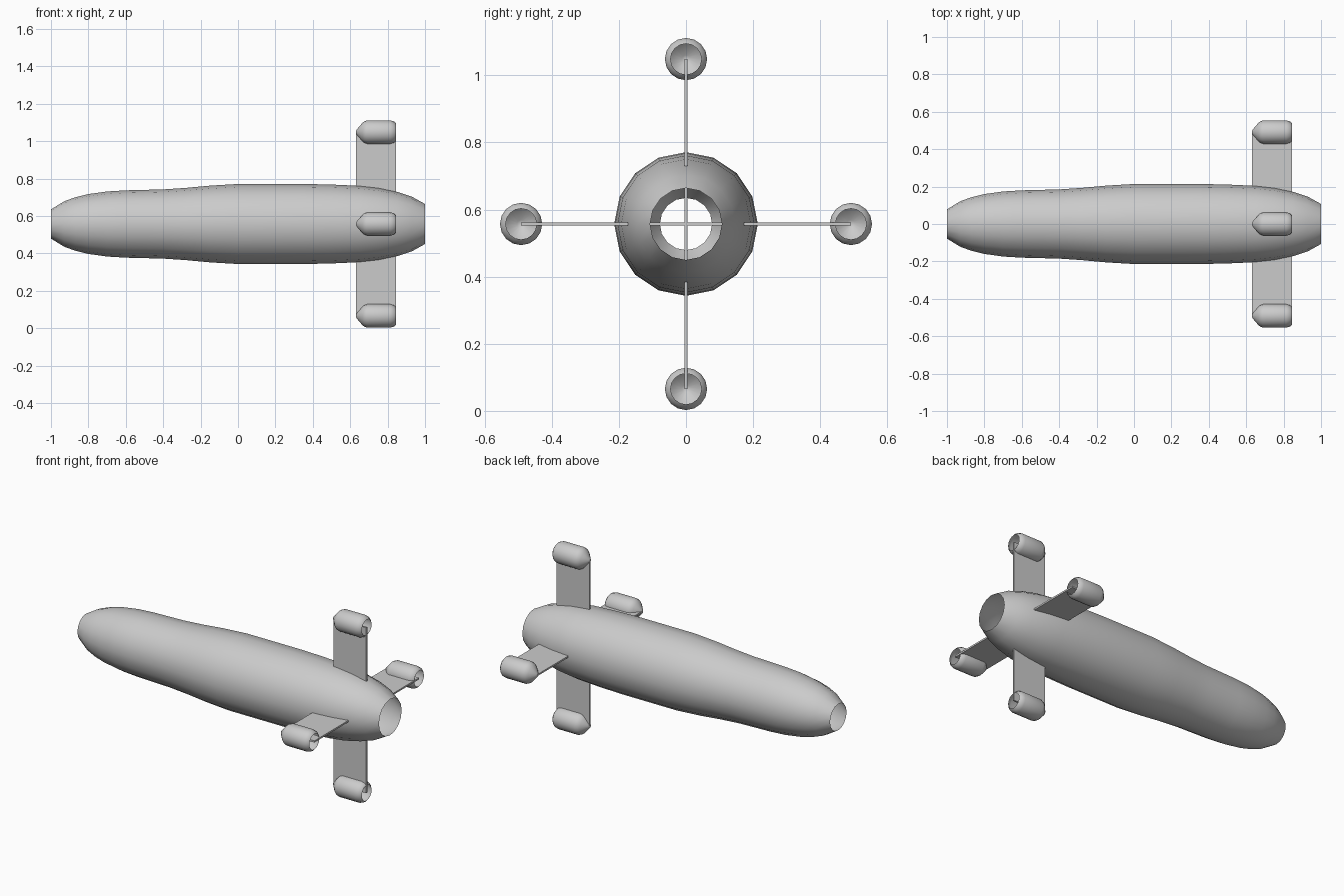
import bpy, bmesh, math

cube = bpy.data.objects.get("Cube")
if cube:
    bpy.data.objects.remove(cube, do_unlink=True)

AXIS_Z = 0.557   # height of the hull axis
ARM = 0.491      # distance from hull axis to pod axis
SIDES = 16

grey = bpy.data.materials.new("light_grey")
grey.use_nodes = True
grey.diffuse_color = (0.6, 0.6, 0.6, 1)
grey.node_tree.nodes["Principled BSDF"].inputs["Base Color"].default_value = (0.6, 0.6, 0.6, 1)


def finish(name, bm, smooth):
    bmesh.ops.recalc_face_normals(bm, faces=bm.faces)
    mesh = bpy.data.meshes.new(name)
    bm.to_mesh(mesh)
    bm.free()
    mesh.materials.append(grey)
    obj = bpy.data.objects.new(name, mesh)
    bpy.context.collection.objects.link(obj)
    if smooth:
        bpy.ops.object.select_all(action='DESELECT')
        obj.select_set(True)
        bpy.context.view_layer.objects.active = obj
        bpy.ops.object.shade_smooth_by_angle(angle=math.radians(40))
    return obj


def lathe(name, profile, y, z):
    """Open shell turned round an axis along x; a zero radius closes to a tip."""
    bm = bmesh.new()
    rings = []
    for x, r in profile:
        if r == 0:
            rings.append([bm.verts.new((x, y, z))] * SIDES)
            continue
        angles = [math.tau * i / SIDES for i in range(SIDES)]
        rings.append([bm.verts.new((x, y + r * math.sin(a), z + r * math.cos(a))) for a in angles])
    for a, b in zip(rings, rings[1:]):
        for i in range(SIDES):
            j = (i + 1) % SIDES
            corners = list(dict.fromkeys((a[i], a[j], b[j], b[i])))
            bm.faces.new(corners)
    return finish(name, bm, True)


def plate(name, size):
    bm = bmesh.new()
    bmesh.ops.create_cube(bm, size=1)
    bmesh.ops.scale(bm, vec=size, verts=bm.verts)
    obj = finish(name, bm, False)
    obj.location = (0.738, 0, AXIS_Z)
    return obj


# Hull: a tube open at both ends
lathe("hull", [(-1, 0.078), (-0.93, 0.121), (-0.87, 0.143), (-0.8, 0.16), (-0.7, 0.174),
               (-0.6, 0.18), (-0.4, 0.185), (-0.28, 0.193), (-0.15, 0.205), (0, 0.214),
               (0.35, 0.214), (0.5, 0.211), (0.65, 0.204), (0.75, 0.193), (0.85, 0.172),
               (0.93, 0.146), (1, 0.107)], 0, AXIS_Z)

# Crossed fins running through the hull
plate("vertical_fin", (0.215, 0.01, 2 * ARM))
plate("horizontal_fin", (0.215, 2 * ARM, 0.01))

# Engine pods: pointed nose, open rear
pod = [(0.63, 0), (0.633, 0.012), (0.662, 0.046), (0.674, 0.057), (0.69, 0.063),
       (0.815, 0.063), (0.835, 0.057), (0.845, 0.046)]
for name, dy, dz in (("top_pod", 0, 1), ("bottom_pod", 0, -1), ("front_pod", -1, 0), ("back_pod", 1, 0)):
    lathe(name, pod, dy * ARM, AXIS_Z + dz * ARM)
